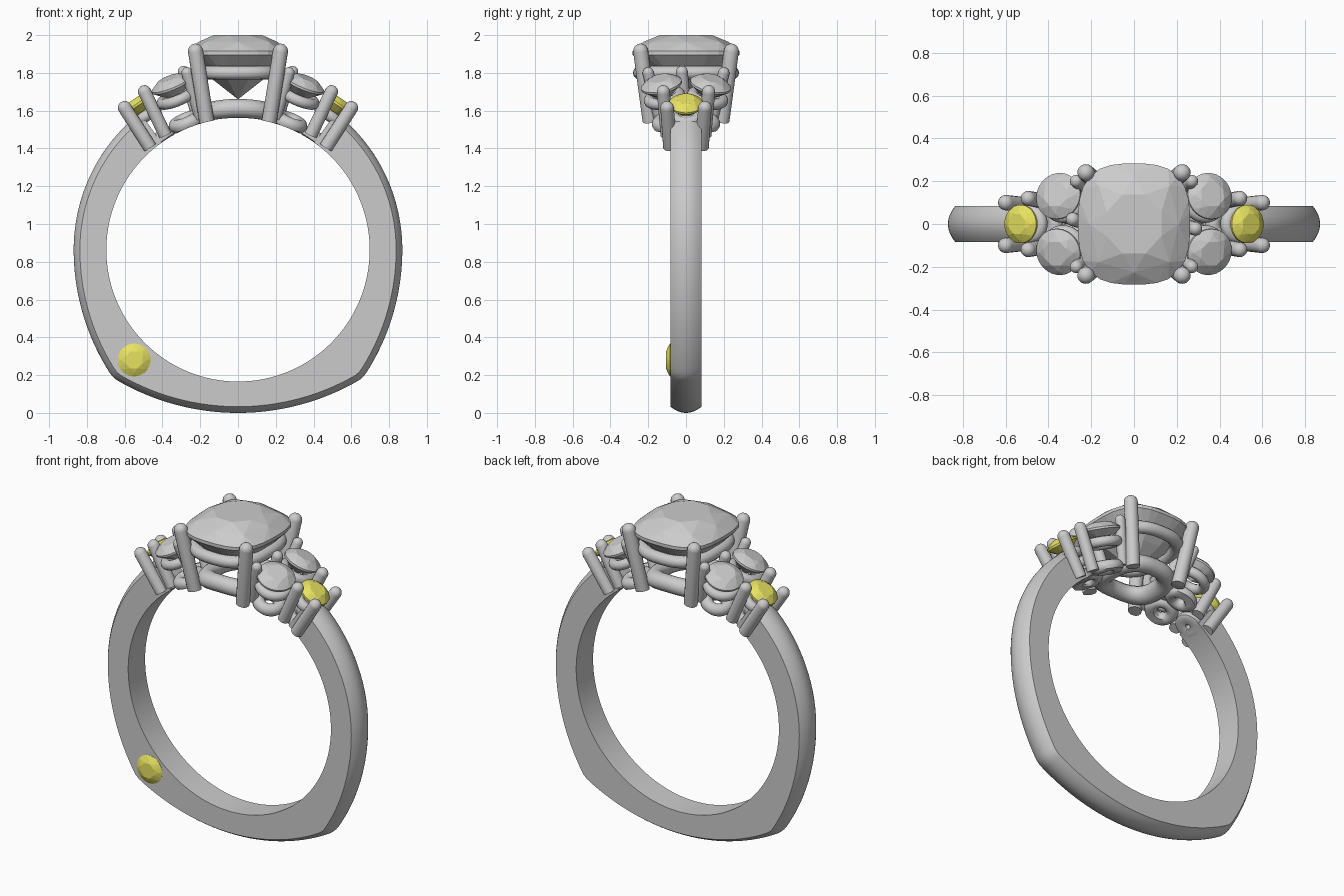
import bpy, bmesh
from math import sin, cos, pi, radians, sqrt, hypot
from mathutils import Vector, Matrix

if "Cube" in bpy.data.objects:
    bpy.data.objects.remove(bpy.data.objects["Cube"])

CZ, RI, W = 0.863, 0.697, 0.083      # finger centre height, finger radius, half band width

yellow = bpy.data.materials.new("yellow_gem")
yellow.diffuse_color = (0.80, 0.76, 0.12, 1)
yellow.use_nodes = True
yellow.node_tree.nodes["Principled BSDF"].inputs["Base Color"].default_value = yellow.diffuse_color


def finish(name, bm, smooth=True, mat=None, trim=True):
    """Trim anything poking into the finger hole, then make the object."""
    if trim:
        for v in bm.verts:
            d = hypot(v.co.x, v.co.z - CZ)
            if d < RI:
                v.co.x *= RI / d
                v.co.z = CZ + (v.co.z - CZ) * RI / d
    bmesh.ops.recalc_face_normals(bm, faces=bm.faces)
    me = bpy.data.meshes.new(name)
    bm.to_mesh(me)
    bm.free()
    ob = bpy.data.objects.new(name, me)
    bpy.context.collection.objects.link(ob)
    if mat:
        me.materials.append(mat)
    if smooth:
        bpy.ops.object.select_all(action='DESELECT')
        ob.select_set(True)
        bpy.context.view_layer.objects.active = ob
        bpy.ops.object.shade_smooth_by_angle(angle=radians(40))
    return ob


def skin(bm, sections, closed):
    """Join equal-length loops of points into a tube."""
    rows = [[bm.verts.new(p) for p in s] for s in sections]
    n = len(rows[0])
    for i in range(len(rows) if closed else len(rows) - 1):
        a, b = rows[i], rows[(i + 1) % len(rows)]
        for j in range(n):
            k = (j + 1) % n
            bm.faces.new((a[j], a[k], b[k], b[j]))
    if not closed:
        bm.faces.new(rows[0])
        bm.faces.new(rows[-1])


def outline(rx, ry, t, n):
    """Point on a superellipse (n=2 is round, 3 is a cushion)."""
    c, s = cos(t), sin(t)
    r = (abs(c) ** n + abs(s) ** n) ** (-1 / n)
    return rx * r * c, ry * r * s


def hoop(name, rx, ry, tube, M, n=2, bend=None, seg=48):
    """Round-wire rail; bend makes it follow the finger curve."""
    bm, secs = bmesh.new(), []
    for i in range(seg):
        t = 2 * pi * i / seg
        sec = []
        for j in range(12):
            p = 2 * pi * j / 12
            x, y = outline(rx + tube * cos(p), ry + tube * cos(p), t, n)
            z = tube * sin(p)
            if bend:
                z += sqrt(bend ** 2 - x * x) - bend
            sec.append(M @ Vector((x, y, z)))
        secs.append(sec)
    skin(bm, secs, True)
    return finish(name, bm)


def gem(name, rx, ry, M, crown, pav, n=2, mat=None, girdle=0.012, table=0.55):
    """Brilliant cut as the hull of its facet corners."""
    bm = bmesh.new()
    # count, angle offset, size, height
    tiers = [(8, 0.5, table, crown), (8, 0, 0.80, crown * 0.62), (32, 0, 1, girdle / 2),
             (32, 0, 1, -girdle / 2), (8, 0.5, 0.55, -pav * 0.55), (1, 0, 0, -pav)]
    for cnt, off, k, z in tiers:
        for i in range(cnt):
            x, y = outline(rx * k, ry * k, 2 * pi * (i + off) / cnt, n)
            bm.verts.new(M @ Vector((x, y, z)))
    bmesh.ops.convex_hull(bm, input=bm.verts[:])
    bmesh.ops.dissolve_limit(bm, angle_limit=radians(1), verts=bm.verts[:], edges=bm.edges[:])
    return finish(name, bm, False, mat, False)


def prong(name, top, base, r):
    """Round post with a domed tip."""
    top, base = Vector(top), Vector(base)
    d = top - base
    bm = bmesh.new()
    bmesh.ops.create_uvsphere(bm, u_segments=16, v_segments=12, radius=r)
    for v in bm.verts:
        if v.co.z < -1e-4:
            v.co.z = -d.length
            h = hypot(v.co.x, v.co.y)
            if h > r * 0.9:
                v.co.x *= r / h
                v.co.y *= r / h
    bm.transform(Matrix.Translation(top) @ d.to_track_quat('Z', 'Y').to_matrix().to_4x4())
    return finish(name, bm)


# Band: round on the sides, shallow arc under the finger, domed outer face
def ray(px, pz, R, dx, dz):
    b = dx * px + dz * (pz - CZ)
    return b + sqrt(b * b - px * px - (pz - CZ) ** 2 + R * R)


def outer(a):
    dx, dz = abs(sin(a)), cos(a)
    if dz > 0:
        return 0.87 + 0.03 * dz * dz
    s, b = ray(-0.336, CZ, 1.206, dx, dz), ray(0, 1.275, 1.275, dx, dz)
    h = max(0.012 - abs(s - b), 0) / 0.012
    return min(s, b) - h * h * 0.003


bm, secs = bmesh.new(), []
A0 = radians(35.5)
for i in range(181):
    a = A0 + (2 * pi - 2 * A0) * i / 180
    ro = outer(a)
    pts = [(-W, RI), (W, RI)]
    pts += [(W * k / 6, ro - 0.033 * (k / 6) ** 2) for k in range(6, -7, -1)]
    secs.append([Vector((r * sin(a), y, CZ + r * cos(a))) for y, r in pts])
skin(bm, secs, False)
finish("band", bm)

# Centre stone with its two rails and four prongs
gem("centre_stone", 0.262, 0.283, Matrix.Translation((0, 0, 1.905)), 0.095, 0.245,
    n=2.9, girdle=0.02, table=0.5)
hoop("centre_upper_rail", 0.205, 0.245, 0.036, Matrix.Translation((0, 0, 1.80)), n=2.6)
hoop("centre_lower_rail", 0.165, 0.165, 0.05, Matrix.Translation((0, 0, 1.612)), n=2.6, bend=0.75)

for sx, side in ((1, "right"), (-1, "left")):
    def seat(angle, dist, y, tilt):
        a = radians(angle) * sx
        return (Matrix.Translation((dist * sin(a), y, CZ + dist * cos(a)))
                @ Matrix.Rotation(a, 4, 'Y') @ Matrix.Rotation(-radians(tilt), 4, 'X'))

    def basket(name, M, r):
        hoop(name + "_upper_rail", r * 0.74, r * 0.74, 0.03, M @ Matrix.Translation((0, 0, -0.075)), seg=32)
        hoop(name + "_lower_rail", r * 0.55, r * 0.55, 0.037, M @ Matrix.Translation((0, 0, -0.215)), seg=32)

    # Outer yellow accent stone
    M = seat(34.4, 0.935, 0, 0)
    gem(side + "_yellow_stone", 0.09, 0.09, M, 0.035, 0.075, mat=yellow)
    basket(side + "_yellow", M, 0.085)

    for sy, end in ((1, "back"), (-1, "front")):
        tag = side + "_" + end
        # Pair of grey side stones
        M = seat(22, 0.942, 0.13 * sy, 12 * sy)
        gem(tag + "_side_stone", 0.11, 0.11, M, 0.04, 0.085)
        basket(tag + "_side", M, 0.11)
        # Prongs
        for nm, t, b, r in (
                ("centre", (0.225, 0.24, 1.915), (0.165, 0.19, 1.54), 0.04),
                ("inner", (0.27, 0.20, 1.80), (0.20, 0.14, 1.56), 0.03),
                ("middle", (0.495, 0.12, 1.70), (0.385, 0.10, 1.47), 0.035),
                ("outer", (0.60, 0.10, 1.615), (0.465, 0.085, 1.405), 0.036)):
            prong(tag + "_" + nm + "_prong", (t[0] * sx, t[1] * sy, t[2]),
                  (b[0] * sx, b[1] * sy, b[2]), r)
    # Prong shared by the two side stones
    prong(side + "_shared_prong", (0.287 * sx, -0.022 * sx, 1.805), (0.21 * sx, 0, 1.56), 0.032)

# Yellow stone set into the front face of the band
gem("band_stone", 0.087, 0.087,
    Matrix.Translation((-0.55, -0.078, 0.28)) @ Matrix.Rotation(pi / 2, 4, 'X'),
    0.028, 0.07, mat=yellow)
